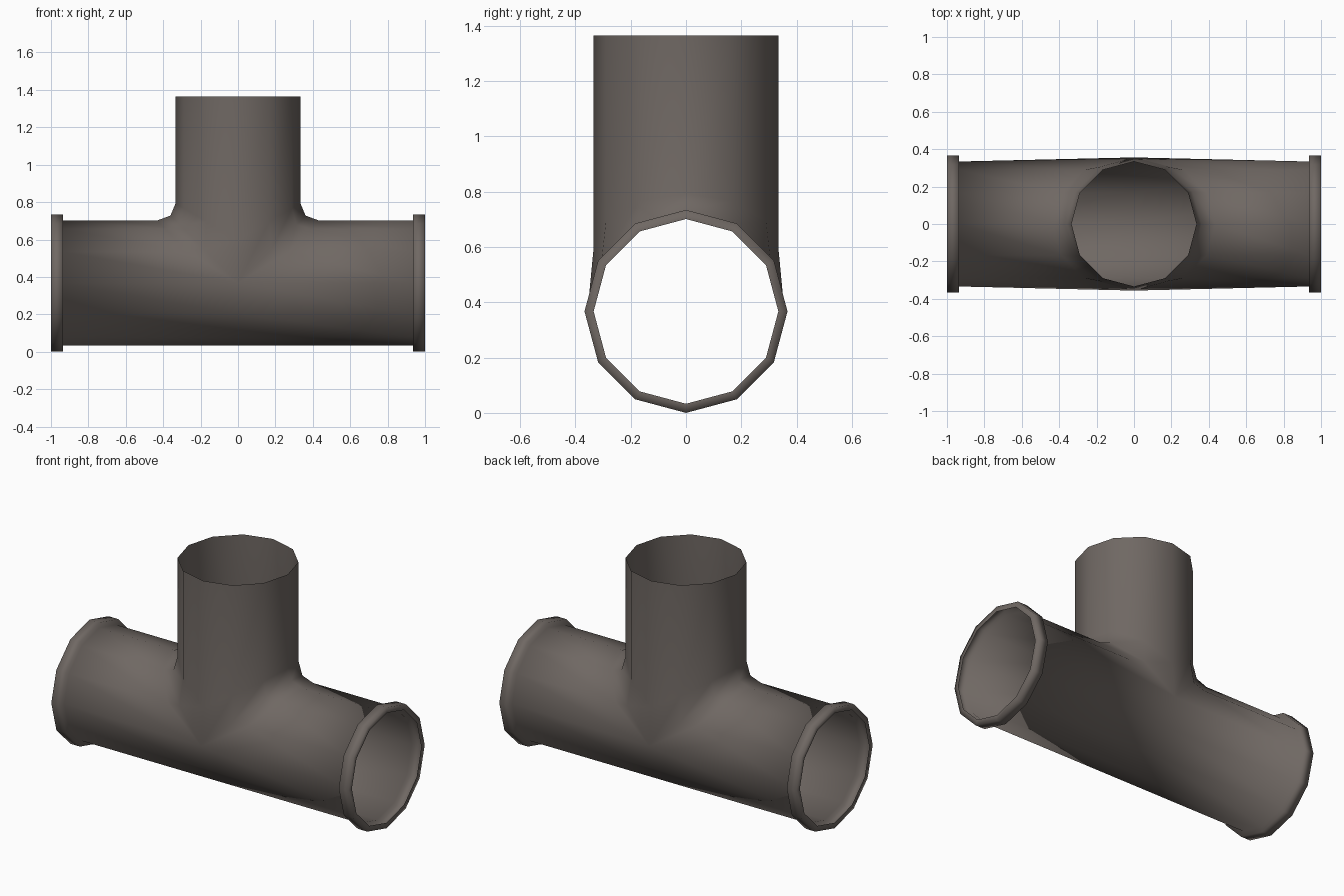
import bpy, bmesh, math

if "Cube" in bpy.data.objects:
    bpy.data.objects.remove(bpy.data.objects["Cube"])

SIDES = 12
R_PIPE, R_RIM = 0.334, 0.367     # pipe and end rim radii
AXIS = 0.367                     # height of the main pipe axis
TOP = 1.365                      # open end of the branch
RIM_X = 0.935                    # where the rims start
BULGE = 0.022                    # swelling at the sides of the junction

bm = bmesh.new()
cache = {}


def vert(p):
    """Shared vertex at a point, relative to the pipe axis."""
    key = tuple(round(c, 4) + 0.0 for c in p)
    if key not in cache:
        cache[key] = bm.verts.new((key[0], key[1], key[2] + AXIS))
    return cache[key]


def path(s, i, upper):
    """Line from the open end (side s) inward, at the i-th angle from the top."""
    a = 2 * math.pi * i / SIDES
    sn, cs = math.sin(a), math.cos(a)
    # rim, then start of pipe
    pts = [(s * x, r * sn, r * cs) for x, r in
           ((1, R_PIPE), (1, R_RIM), (RIM_X, R_RIM), (RIM_X, R_PIPE))]
    y, c = R_PIPE * sn, R_PIPE * cs
    side = abs(cs) < 1e-6
    mid_y = y + BULGE * sn * abs(sn)
    if not upper:
        # underside runs straight to the middle
        pts.append((0, mid_y if side else y, 0 if side else c))
    else:
        # rounded corner, then up the branch
        b = 0.027 * cs
        mid = (s * (c + b), mid_y, c + b)
        pts.append(mid if side else (s * (c + 0.1), y, c))
        pts.append(mid)
        pts.append((s * c, y, c + 0.092 + 0.138 * (1 - cs)))
        pts.append((s * c, y, TOP - AXIS))
    return [vert(p) for p in pts]


# Tee body: strips between neighbouring lines, mirrored in x
for s in (-1, 1):
    for i in range(-3, 9):
        upper = i < 3
        p, q = path(s, i, upper), path(s, i + 1, upper)
        for k in range(len(p) - 1):
            loop = list(dict.fromkeys((p[k], p[k + 1], q[k + 1], q[k])))
            if len(loop) > 2:
                bm.faces.new(loop if s > 0 else loop[::-1])

# Consistent outward normals
bmesh.ops.recalc_face_normals(bm, faces=bm.faces)
bm.normal_update()
high = max(bm.faces, key=lambda f: f.calc_center_median().z)
c = high.calc_center_median()
if high.normal.x * c.x + high.normal.y * c.y < 0:
    bmesh.ops.reverse_faces(bm, faces=bm.faces)
for f in bm.faces:
    f.smooth = True

mesh = bpy.data.meshes.new("pipe_tee")
bm.to_mesh(mesh)
bm.free()
obj = bpy.data.objects.new("pipe_tee", mesh)
bpy.context.collection.objects.link(obj)

# Dull brownish grey metal
mat = bpy.data.materials.new("dull_grey_metal")
mat.diffuse_color = (0.16, 0.138, 0.125, 1)
mat.use_nodes = True
mat.node_tree.nodes["Principled BSDF"].inputs["Base Color"].default_value = mat.diffuse_color
mesh.materials.append(mat)
